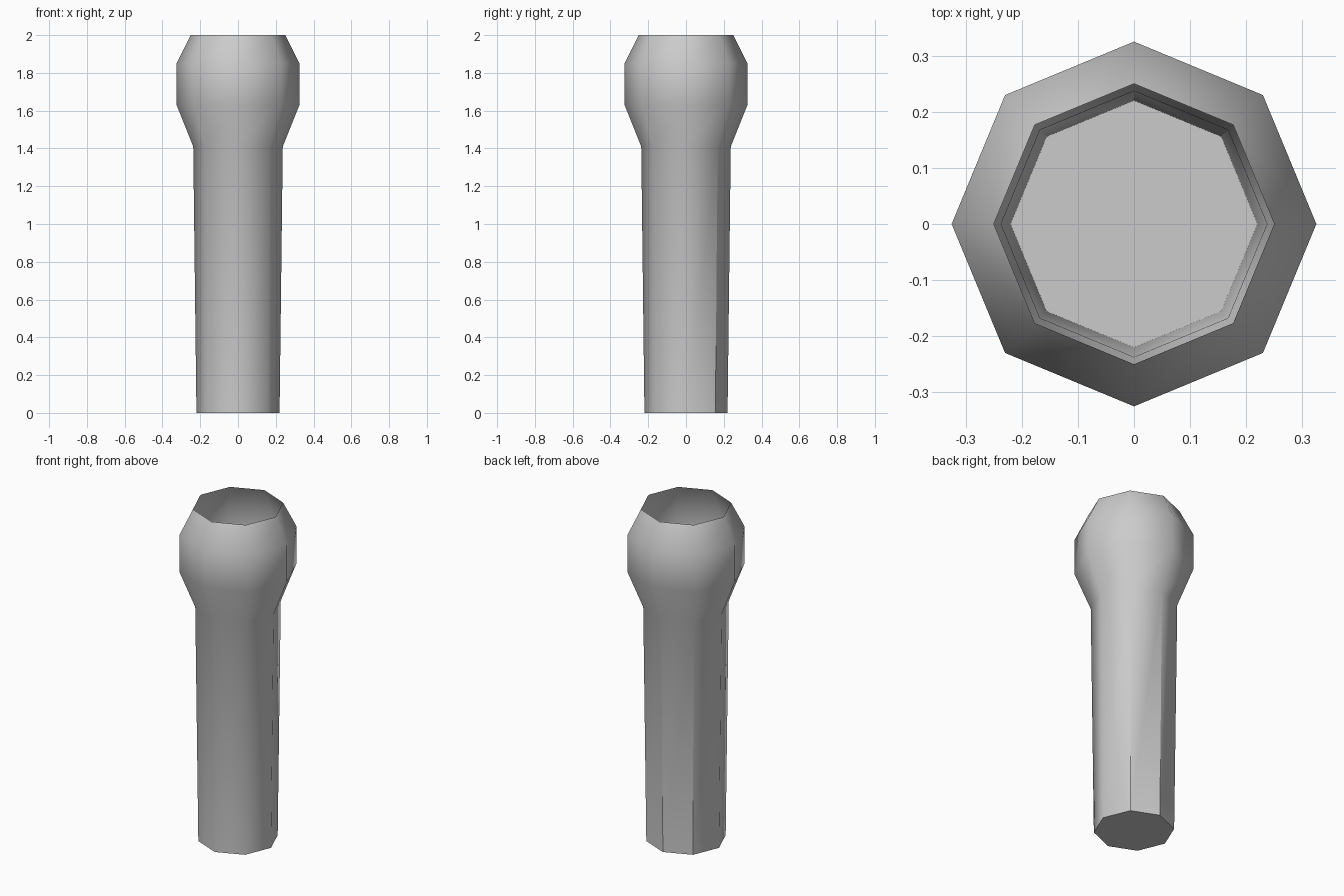
import bpy, bmesh
from math import cos, sin, pi

if "Cube" in bpy.data.objects:
    bpy.data.objects.remove(bpy.data.objects["Cube"], do_unlink=True)

SIDES = 8
# radius and height of each ring, base to open rim
PROFILE = [(0.22, 0), (0.237, 1.41), (0.325, 1.63), (0.325, 1.85), (0.25, 2)]

grey = bpy.data.materials.new("plain_grey")
grey.use_nodes = True
colour = (0.6, 0.6, 0.6, 1)
grey.diffuse_color = colour
grey.node_tree.nodes["Principled BSDF"].inputs["Base Color"].default_value = colour

bm = bmesh.new()
rings = [[bm.verts.new((r * cos(2 * pi * i / SIDES), r * sin(2 * pi * i / SIDES), z))
          for i in range(SIDES)] for r, z in PROFILE]

# thin open shell: shaft, flared head and tapered lip
for low, high in zip(rings, rings[1:]):
    for i in range(SIDES):
        j = (i + 1) % SIDES
        bm.faces.new((low[i], low[j], high[j], high[i])).smooth = True

# closed base as a fan around its centre
centre = bm.verts.new((0, 0, 0))
for i in range(SIDES):
    j = (i + 1) % SIDES
    bm.faces.new((centre, rings[0][j], rings[0][i])).smooth = True
    bm.edges.get((rings[0][i], rings[0][j])).smooth = False

# creases on the back of the shaft that fade towards the neck
for i in (1, 2, 3):
    bm.edges.get((rings[0][i], rings[1][i])).smooth = False

mesh = bpy.data.meshes.new("hollow_post")
bm.to_mesh(mesh)
bm.free()
mesh.materials.append(grey)
post = bpy.data.objects.new("hollow_post", mesh)
bpy.context.collection.objects.link(post)
